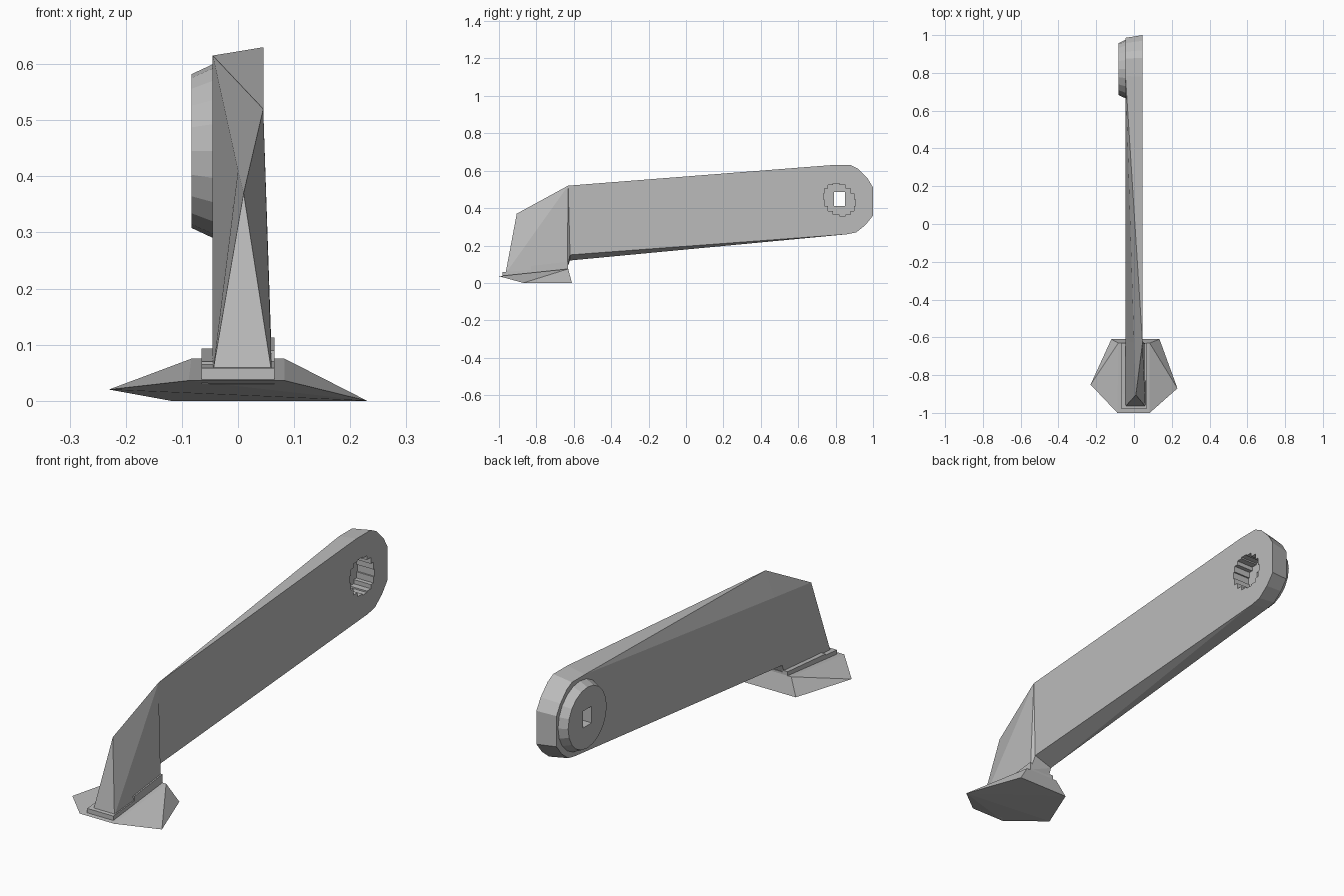
import bpy, bmesh, math

cube = bpy.data.objects.get("Cube")
if cube:
    bpy.data.objects.remove(cube, do_unlink=True)

GREY = (0.5, 0.5, 0.5, 1)
grey = bpy.data.materials.new("plain_grey")
grey.use_nodes = True
grey.diffuse_color = GREY
grey.node_tree.nodes["Principled BSDF"].inputs["Base Color"].default_value = GREY


def finish(name, bm):
    bmesh.ops.recalc_face_normals(bm, faces=bm.faces)
    mesh = bpy.data.meshes.new(name)
    bm.to_mesh(mesh)
    bm.free()
    mesh.materials.append(grey)
    obj = bpy.data.objects.new(name, mesh)
    bpy.context.collection.objects.link(obj)
    return obj


def hull(name, points):
    """Faceted solid wrapped around a few corner points."""
    bm = bmesh.new()
    verts = [bm.verts.new(p) for p in points]
    result = bmesh.ops.convex_hull(bm, input=verts)
    spare = {g for g in result["geom_interior"] if isinstance(g, bmesh.types.BMVert)}
    bmesh.ops.delete(bm, geom=list(spare), context="VERTS")
    bmesh.ops.dissolve_limit(bm, angle_limit=0.005, verts=bm.verts, edges=bm.edges)
    return finish(name, bm)


def prism(name, outline, x0, x1):
    """Straight solid along x with a (y, z) outline."""
    bm = bmesh.new()
    face = bm.faces.new([bm.verts.new((x0, y, z)) for y, z in outline])
    moved = bmesh.ops.extrude_face_region(bm, geom=[face])["geom"]
    top = [g for g in moved if isinstance(g, bmesh.types.BMVert)]
    bmesh.ops.translate(bm, verts=top, vec=(x1 - x0, 0, 0))
    return finish(name, bm)


def cut(obj, cutter):
    mod = obj.modifiers.new("hole", "BOOLEAN")
    mod.operation = "DIFFERENCE"
    mod.solver = "EXACT"
    mod.object = cutter
    cutter.hide_render = True
    cutter.hide_viewport = True


def ring(radius, count):
    steps = [math.tau * i / count for i in range(count)]
    return [(CY + radius * math.cos(a), CZ + radius * math.sin(a)) for a in steps]


HALF = 0.045          # half thickness of the arm
CY, CZ = 0.82, 0.445  # pivot centre

# Long tapering arm with a rounded head
head = [(0.78, 0.63), (0.88, 0.63), (0.92, 0.61), (0.97, 0.56), (1, 0.51),
        (1, 0.36), (0.96, 0.31), (0.91, 0.27), (0.86, 0.26), (0.8, 0.26)]
elbow = [(HALF, -0.63, 0.52), (0, -0.63, 0.41), (HALF, -0.62, 0.15), (-HALF, -0.62, 0.12)]
inner = [(-HALF, CY + (y - CY) * 0.92, CZ + (z - CZ) * 0.92) for y, z in head]
arm = hull("arm", [(HALF, y, z) for y, z in head] + inner + elbow)

# Stepped socket through the head
corners = ring(0.086, 16)
stairs = []
for here, after in zip(corners, corners[1:] + corners[:1]):
    stairs += [here, (after[0], here[1])]
stairs = [p for i, p in enumerate(stairs) if math.dist(p, stairs[i - 1]) > 0.0005]
cut(arm, prism("socket_cutter", stairs, -0.2, 0.2))

# Chamfered boss on the right side of the head, with a small square hole
boss = hull("pivot_boss", [(-0.04, y, z) for y, z in ring(0.157, 20)]
            + [(-0.083, y, z) for y, z in ring(0.137, 20)])
square = [(0.79, 0.41), (0.85, 0.41), (0.85, 0.485), (0.79, 0.485)]
cut(boss, prism("pin_hole_cutter", square, -0.2, 0.2))

# Short leg from the elbow down to the foot
hull("leg", elbow + [(0.01, -0.905, 0.37)]
     + [(x, y, z) for x in (-HALF, 0.06) for y, z in ((-0.965, 0.05), (-0.635, 0.08))])


def sloped_block(name, x0, x1, front, back):
    """Block between two (y, bottom, top) ends."""
    hull(name, [(x, e[0], z) for x in (x0, x1) for e in (front, back) for z in e[1:]])


# Collar and side rails where the leg meets the foot
sloped_block("collar", -0.065, 0.065, (-0.98, 0.03, 0.058), (-0.63, 0.05, 0.085))
sloped_block("left_rail", 0.056, 0.065, (-0.83, 0.06, 0.09), (-0.63, 0.06, 0.113))
sloped_block("right_rail", -0.065, -0.04, (-0.9, 0.05, 0.07), (-0.63, 0.06, 0.093))

# Faceted foot pad
hull("foot_pad", [
    (-0.088, -1, 0.036), (0.083, -1, 0.036),
    (-0.083, -0.63, 0.075), (0.083, -0.63, 0.075),
    (-0.23, -0.85, 0.02), (0.23, -0.87, 0),
    (-0.12, -0.61, 0), (0.135, -0.61, 0)])
